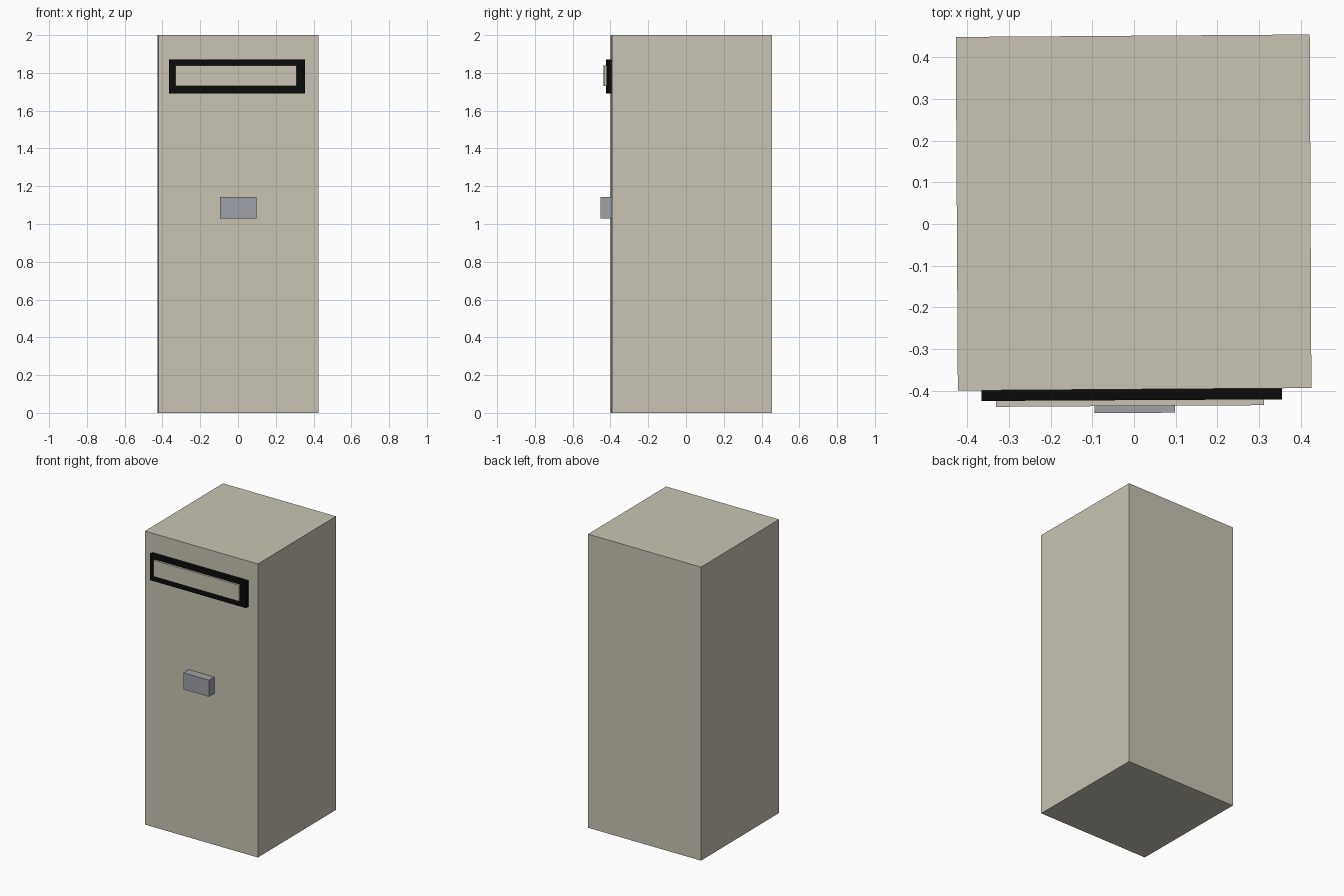
import bpy, bmesh

if "Cube" in bpy.data.objects:
    bpy.data.objects.remove(bpy.data.objects["Cube"])


def material(name, rgb):
    m = bpy.data.materials.new(name)
    m.diffuse_color = (*rgb, 1.0)
    m.use_nodes = True
    m.node_tree.nodes["Principled BSDF"].inputs["Base Color"].default_value = m.diffuse_color
    return m


BEIGE = material("warm beige", (0.578, 0.552, 0.456))
BLACK = material("black", (0.003, 0.003, 0.003))
GREY = material("steel grey", (0.35, 0.36, 0.39))


def prism(name, outline, z0, z1, mat):
    """Extrude a counter-clockwise floor outline from z0 to z1."""
    bm = bmesh.new()
    base = bm.faces.new([bm.verts.new((x, y, z0)) for x, y in outline])
    top = bmesh.ops.extrude_face_region(bm, geom=[base])["geom"]
    verts = [v for v in top if isinstance(v, bmesh.types.BMVert)]
    bmesh.ops.translate(bm, verts=verts, vec=(0, 0, z1 - z0))
    bmesh.ops.recalc_face_normals(bm, faces=bm.faces)
    mesh = bpy.data.meshes.new(name)
    bm.to_mesh(mesh)
    bm.free()
    mesh.materials.append(mat)
    obj = bpy.data.objects.new(name, mesh)
    bpy.context.collection.objects.link(obj)
    return obj


def front_plate(name, x0, x1, front, back, z0, z1, mat, skew=0.004):
    """Box on the front, skewed to follow the slightly turned body."""
    prism(name, [(x0, front), (x1, front + skew), (x1, back + skew), (x0, back)], z0, z1, mat)


# Cabinet body, turned by a fraction of a degree
prism("cabinet_body", [(-0.422, -0.399), (0.425, -0.393), (0.421, 0.454), (-0.427, 0.448)],
      0, 2, BEIGE)

# Slot frame, its flap, and the handle
front_plate("slot_frame", -0.365, 0.354, -0.424, -0.396, 1.69, 1.87, BLACK)
front_plate("slot_flap", -0.33, 0.311, -0.438, -0.415, 1.73, 1.84, BEIGE)
front_plate("handle", -0.095, 0.098, -0.453, -0.39, 1.03, 1.143, GREY, 0.001)
